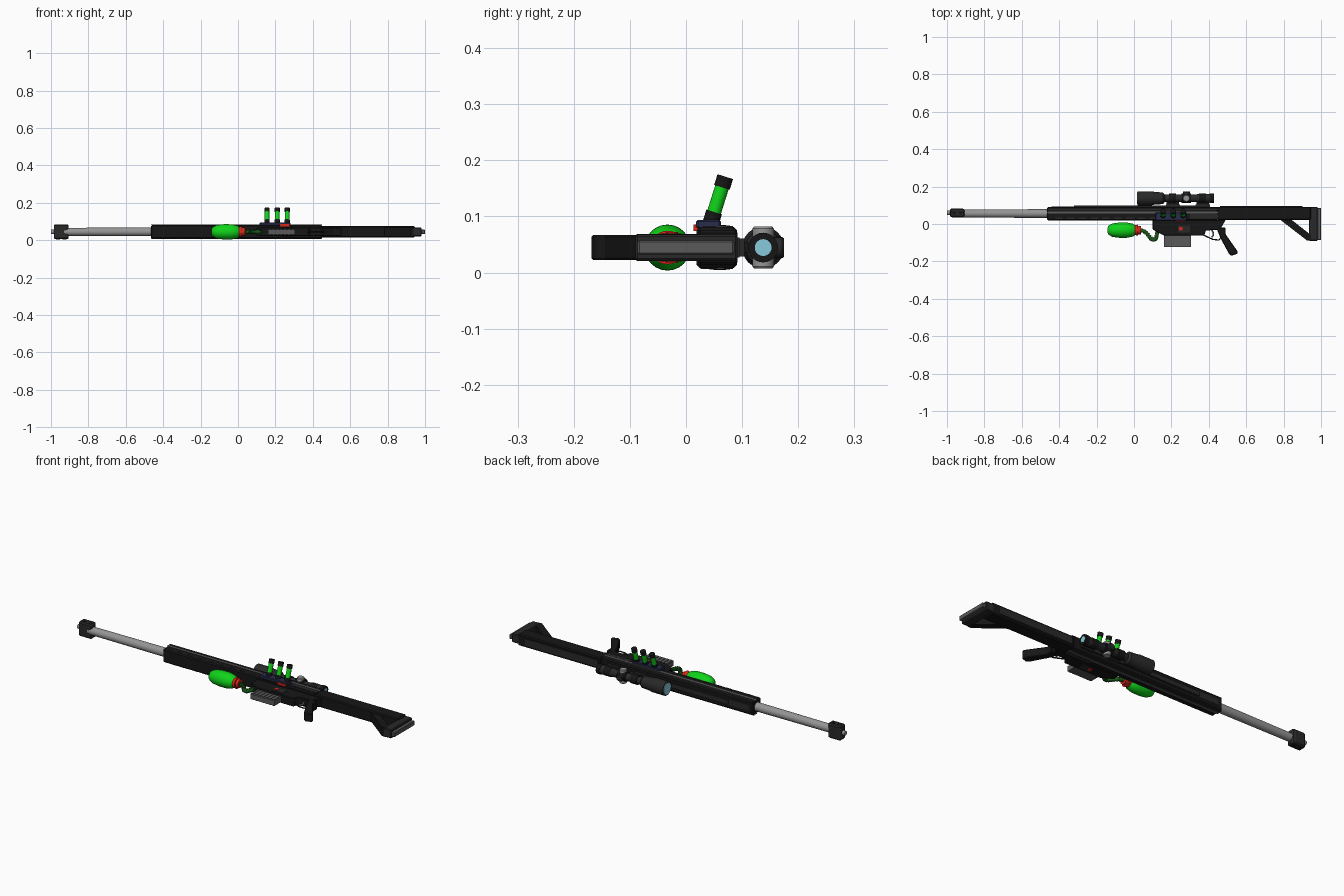
import bpy, bmesh, math
from mathutils import Vector, Matrix

if "Cube" in bpy.data.objects:
    bpy.data.objects.remove(bpy.data.objects["Cube"])

ZC = 0.0445  # mid plane: the rifle lies on its side, profile in x-y


def mat(name, r, g, b):
    m = bpy.data.materials.new(name)
    m.diffuse_color = (r, g, b, 1)
    m.use_nodes = True
    m.node_tree.nodes["Principled BSDF"].inputs["Base Color"].default_value = m.diffuse_color
    return m


BLACK = mat("black", .008, .008, .008)
DARK = mat("dark", .022, .022, .022)
GREY = mat("grey", .1, .1, .1)
STEEL = mat("steel", .3, .3, .3)
GREEN = mat("green", .005, .65, .01)
MOSS = mat("dark_green", .01, .1, .01)
RED = mat("red", .7, .02, .01)
NAVY = mat("navy", .02, .025, .07)
GLASS = mat("glass", .25, .6, .72)


def finish(name, bm, m, smooth=False):
    bmesh.ops.recalc_face_normals(bm, faces=bm.faces)
    me = bpy.data.meshes.new(name)
    bm.to_mesh(me)
    bm.free()
    me.materials.append(m)
    ob = bpy.data.objects.new(name, me)
    bpy.context.collection.objects.link(ob)
    if smooth:
        bpy.context.view_layer.objects.active = ob
        ob.select_set(True)
        bpy.ops.object.shade_smooth_by_angle(angle=math.radians(40))
        ob.select_set(False)
    return ob


def prism(name, pts, half, m, zc=ZC, bevel=0):
    """Side profile extruded symmetrically through the thickness."""
    bm = bmesh.new()
    f = bm.faces.new([bm.verts.new((x, y, zc - half)) for x, y in pts])
    top = bmesh.ops.extrude_face_region(bm, geom=[f])["geom"]
    bmesh.ops.translate(bm, verts=[v for v in top if isinstance(v, bmesh.types.BMVert)], vec=(0, 0, 2 * half))
    if bevel:
        bmesh.ops.bevel(bm, geom=bm.edges[:], offset=bevel, segments=1, affect='EDGES')
    return finish(name, bm, m)


def box(name, x0, x1, y0, y1, half, m, zc=ZC, bevel=0):
    return prism(name, [(x0, y0), (x1, y0), (x1, y1), (x0, y1)], half, m, zc, bevel)


def lathe(name, prof, origin, axis, m, sides=24):
    """Revolve (distance, radius) pairs about an axis through origin."""
    bm = bmesh.new()
    rings = [[bm.verts.new((r * math.cos(t), r * math.sin(t), d))
              for t in (2 * math.pi * i / sides for i in range(sides))] for d, r in prof]
    for a, b in zip(rings, rings[1:]):
        for i in range(sides):
            j = (i + 1) % sides
            bm.faces.new((a[i], a[j], b[j], b[i]))
    bm.faces.new(rings[0])
    bm.faces.new(rings[-1])
    rot = Vector((0, 0, 1)).rotation_difference(Vector(axis)).to_matrix().to_4x4()
    bm.transform(Matrix.Translation(origin) @ rot)
    return finish(name, bm, m, True)


def tube(name, pts, r, m, bezier=True):
    """Bent rod following a few points."""
    cu = bpy.data.curves.new(name, 'CURVE')
    cu.dimensions = '3D'
    cu.bevel_depth, cu.bevel_resolution, cu.use_fill_caps = r, 2, True
    sp = cu.splines.new('BEZIER')
    sp.bezier_points.add(len(pts) - 1)
    for bp, p in zip(sp.bezier_points, pts):
        bp.co = p
        bp.handle_left_type = bp.handle_right_type = 'AUTO' if bezier else 'VECTOR'
    cu.materials.append(m)
    ob = bpy.data.objects.new(name, cu)
    bpy.context.collection.objects.link(ob)


X = (1, 0, 0)
# Barrel and muzzle brake
lathe("barrel", [(-.93, .0215), (-.4, .0235)], (0, .056, ZC), X, STEEL)
lathe("muzzle_tip", [(-1, .012), (-.97, .012)], (0, .06, ZC), X, STEEL, 12)
prism("muzzle_brake", [(-.985, .042), (-.978, .036), (-.915, .036), (-.905, .042),
                       (-.905, .077), (-.915, .084), (-.978, .084), (-.985, .077)], .039, DARK, bevel=.006)
for s in (-1, 1):
    for x in (-.962, -.927):
        lathe("brake_port", [(0, .011), (.001, .011)], (x, .06, ZC + s * .039), (0, 0, s), BLACK, 12)

# Handguard and receiver
box("handguard", -.465, .45, .019, .091, .0365, BLACK, bevel=.006)
box("top_rail", -.32, .4, .09, .098, .012, DARK)
box("handguard_top_panel", -.44, -.1, .09, .0925, .016, DARK)
for s in (-1, 1):
    z = ZC + s * .037
    box("side_rib", -.465, .45, .055, .068, .0015, GREY, z)
    box("side_rib_upper", -.465, .45, .074, .084, .001, DARK, z)
    box("receiver_side_plate", .3, .45, .03, .053, .001, DARK, z)
    for i in range(9):
        x = -.42 + i * .063
        box("vent_slot", x, x + .038, .026, .035, .0008, GREY if s > 3 else DARK, z)
box("rear_receiver", .445, .945, .021, .092, .031, BLACK, bevel=.005)
box("rear_top_plate", .46, .9, .088, .0955, .018, DARK)

# Shoulder stock: strut, butt frame and pad
prism("stock_strut", [(.78, .024), (.84, .024), (.945, -.058), (.945, -.088), (.925, -.088)], .024, BLACK)
box("butt_plate", .935, .982, -.09, .092, .0235, DARK, bevel=.004)
box("butt_pad", .98, 1.0, -.086, .086, .0125, GREY, bevel=.003)

# Lower receiver, magazine, trigger and grip
prism("lower_receiver", [(.1, .022), (.1, -.03), (.16, -.062), (.375, -.062), (.385, -.035),
                         (.46, -.03), (.49, .022)], .0225, BLACK, bevel=.003)
box("magazine", .16, .305, -.123, -.055, .0135, GREY)
for i in range(7):
    x = .165 + i * .0205
    box("magazine_rib", x, x + .01, -.12, -.06, .0165, GREY)
for s in (-1, 1):
    box("selector_plate", .235, .3, -.045, -.008, .002, DARK, ZC + s * .023)
    lathe("red_button", [(0, .011), (.004, .011)], (.25, -.025, ZC + s * .0235), (0, 0, s), RED, 12)
tube("trigger_guard", [(.37, -.058, ZC), (.42, -.082, ZC), (.455, -.086, ZC), (.48, -.045, ZC)], .0035, BLACK, False)
tube("trigger", [(.415, -.03, ZC), (.425, -.055, ZC), (.415, -.072, ZC)], .004, STEEL)
prism("pistol_grip", [(.44, -.02), (.49, -.02), (.49, -.055), (.555, -.148), (.552, -.16),
                      (.52, -.17), (.508, -.16), (.462, -.075)], .0225, BLACK, bevel=.004)

# Green tank with red collar and ribbed hose
lathe("gas_tank", [(-.142, .012), (-.136, .025), (-.115, .036), (-.075, .041), (-.035, .0405),
                   (-.005, .034), (.012, .022)], (0, -.033, ZC), X, GREEN)
lathe("tank_collar", [(.005, .026), (.022, .03), (.022, .022), (.037, .022)], (0, -.033, ZC), X, RED)
hose = [(.035, -.033), (.06, -.042), (.078, -.062), (.095, -.083), (.113, -.083), (.122, -.06), (.124, -.025)]
tube("hose", [(x, y, ZC) for x, y in hose], .009, MOSS)
for (x0, y0), (x1, y1) in zip(hose, hose[1:]):
    for t in (.25, .75):
        lathe("hose_ring", [(-.004, .0115), (.004, .0115)],
              (x0 + (x1 - x0) * t, y0 + (y1 - y0) * t, ZC), (x1 - x0, y1 - y0, 0), MOSS, 12)

# Tilted vials on a navy base
tilt = Vector((0, .3, .954))
prism("vial_base", [(.115, .018), (.28, .018), (.28, .062), (.115, .062)], .008, NAVY, .086, .003)
box("vial_base_trim", .225, .275, .013, .021, .006, RED, .08)
for x in (.155, .21, .263):
    foot = Vector((x, .043, .085))
    lathe("vial_socket", [(0, .0145), (.024, .0145)], foot, tilt, BLACK, 16)
    lathe("vial_glass", [(.02, .0125), (.075, .0125)], foot, tilt, GREEN, 16)
    lathe("vial_cap", [(.07, .0145), (.09, .0145)], foot, tilt, BLACK, 16)

# Scope with lenses, turrets and mounts
sc = (0, .1375, ZC)
lathe("scope_body", [(.018, .032), (.018, .0375), (.095, .0375), (.11, .034), (.155, .031), (.165, .02),
                     (.33, .02), (.345, .023), (.415, .024), (.425, .022)], sc, X, DARK)
lathe("front_lens", [(.015, .03), (.019, .03)], sc, X, GLASS)
lathe("rear_lens", [(.424, .015), (.428, .015)], sc, X, GLASS)
lathe("eyepiece_ring", [(.405, .0265), (.427, .0265)], sc, X, BLACK)
lathe("turret_collar", [(.255, .026), (.305, .026)], sc, X, BLACK)
for ax in ((0, 0, 1), (0, 0, -1), (0, 1, 0)):
    lathe("turret_knob", [(0, .019), (.034, .019), (.0375, .016)], (.28, .1375, ZC), ax, STEEL if ax[2] else DARK, 16)
for x in (.175, .335):
    box("scope_mount", x, x + .065, .094, .12, .009, BLACK)
    box("mount_clamp", x - .005, x + .07, .09, .104, .016, DARK)
    lathe("mount_ring", [(x + .012, .0245), (x + .05, .0245)], sc, X, BLACK)
